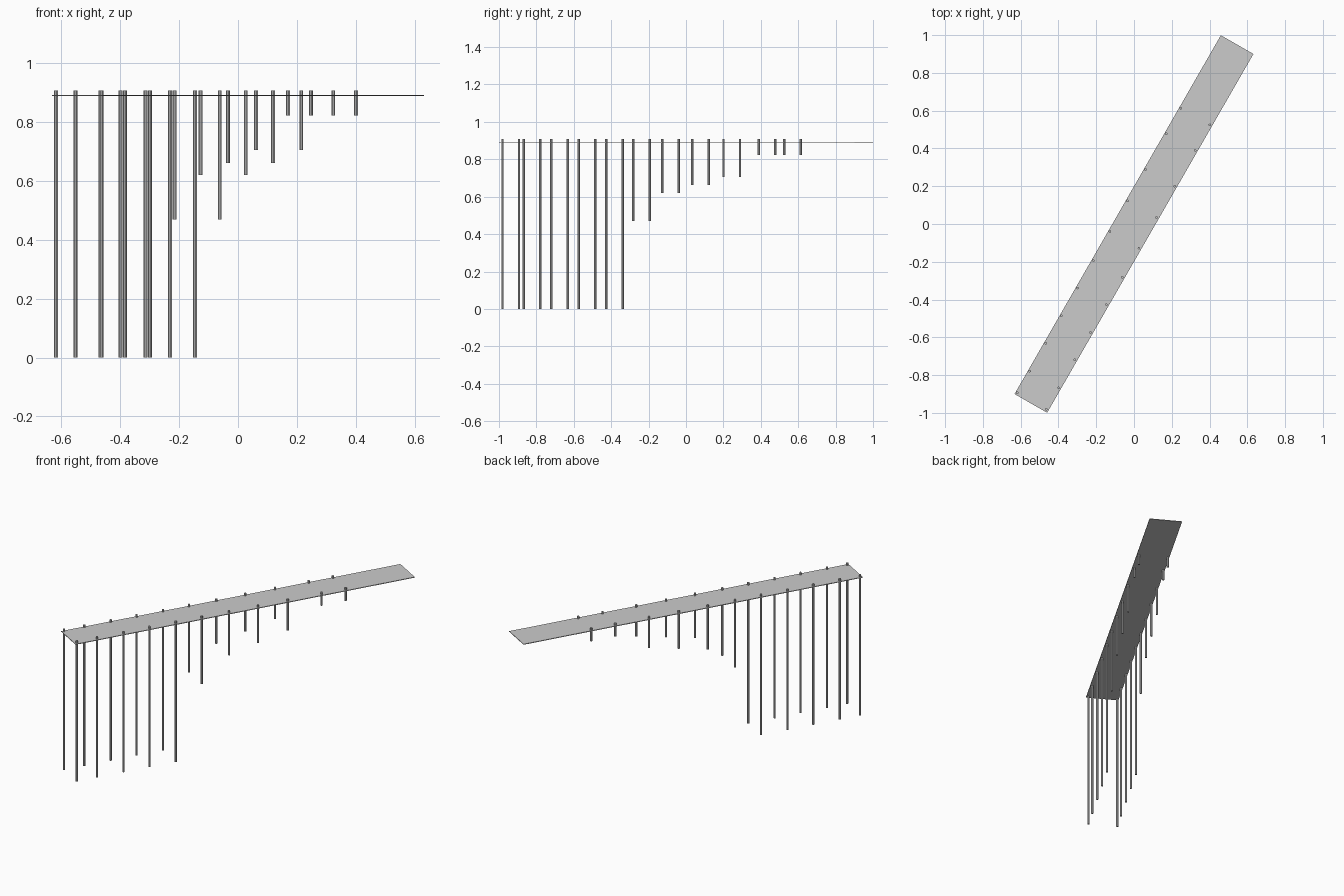
import bpy
from math import radians, cos, sin

if "Cube" in bpy.data.objects:
    bpy.data.objects.remove(bpy.data.objects["Cube"])

ANGLE = radians(60.1)      # pier heading in plan
LENGTH, WIDTH = 2.191, 0.199
DECK_Z, DECK_T = 0.8905, 0.004
POST_R, POST_TOP, ROW = 0.0068, 0.908, 0.0885

# Deck: one long thin slab
bpy.ops.mesh.primitive_cube_add(size=1, location=(0, 0, DECK_Z), rotation=(0, 0, ANGLE))
deck = bpy.context.object
deck.name = "deck"
deck.scale = (LENGTH, WIDTH, DECK_T)

# Post pairs: (distance along the deck, height of the post foot)
stations = [(-1.082, 0), (-0.951, 0), (-0.780, 0), (-0.613, 0), (-0.443, 0),
            (-0.275, 0.47), (-0.098, 0.62), (0.089, 0.662), (0.281, 0.705),
            (0.499, 0.822), (0.655, 0.822)]


def add_post(name, along, side, foot):
    x = along * cos(ANGLE) - side * sin(ANGLE)
    y = along * sin(ANGLE) + side * cos(ANGLE)
    bpy.ops.mesh.primitive_cylinder_add(
        vertices=8, radius=POST_R, depth=POST_TOP - foot,
        location=(x, y, (POST_TOP + foot) / 2), rotation=(0, 0, ANGLE))
    bpy.context.object.name = name


for i, (along, foot) in enumerate(stations, 1):
    # The first five pairs reach the bed; the left and right feet match
    add_post(f"left_post_{i}", along, ROW + 0.002, foot)
    add_post(f"right_post_{i}", along, -ROW + 0.002, foot)
